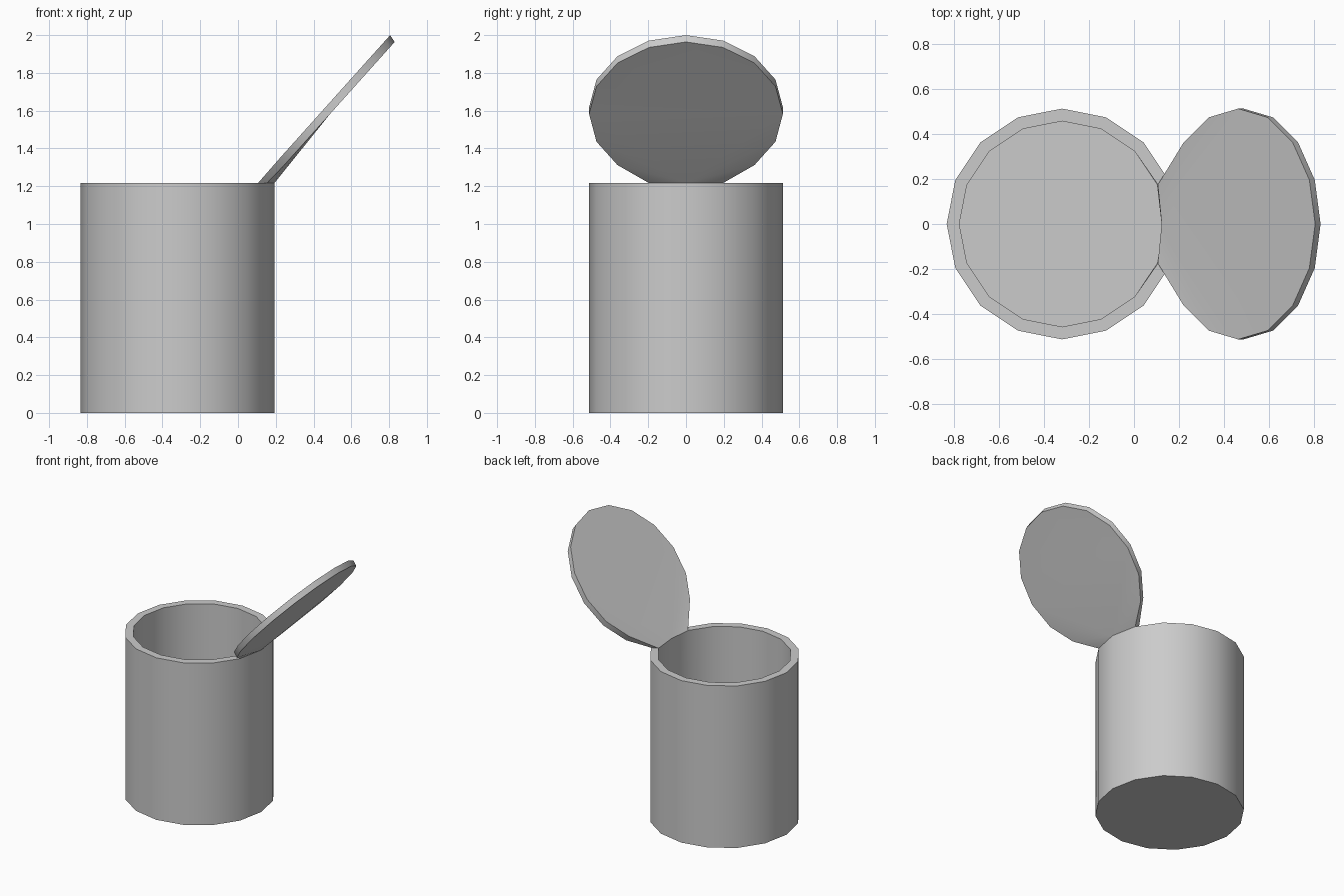
import bpy, bmesh, math
from mathutils import Vector

if "Cube" in bpy.data.objects:
    bpy.data.objects.remove(bpy.data.objects["Cube"])

N = 16                      # sides of can and lid
CX, R, R_IN = -0.32, 0.513, 0.457
H, FLOOR = 1.217, 0.05
TILT = math.radians(48.1)   # lid opening angle

grey = bpy.data.materials.new("light_grey")
grey.diffuse_color = (0.6, 0.6, 0.6, 1)
grey.use_nodes = True
grey.node_tree.nodes["Principled BSDF"].inputs["Base Color"].default_value = grey.diffuse_color


def ring(r, z):
    return [Vector((CX + r * math.cos(2 * math.pi * k / N),
                    r * math.sin(2 * math.pi * k / N), z)) for k in range(N)]


def bridge(bm, a, b):
    for k in range(N):
        j = (k + 1) % N
        bm.faces.new((a[k], a[j], b[j], b[k]))


def finish(bm, name):
    bmesh.ops.recalc_face_normals(bm, faces=bm.faces)
    mesh = bpy.data.meshes.new(name)
    bm.to_mesh(mesh)
    bm.free()
    ob = bpy.data.objects.new(name, mesh)
    bpy.context.collection.objects.link(ob)
    mesh.materials.append(grey)
    bpy.ops.object.select_all(action='DESELECT')
    ob.select_set(True)
    bpy.context.view_layer.objects.active = ob
    bpy.ops.object.shade_smooth_by_angle(angle=math.radians(30))


# can body: outer wall, rim, inner wall and floor
outer_rim, inner_rim = ring(R, H), ring(R_IN, H)
inner_rim[0].x = 0.123      # rim is a little wider at the hinge
inner_rim[1].x = inner_rim[-1].x = 0.106
bm = bmesh.new()
rings = [[bm.verts.new(p) for p in pts]
         for pts in (ring(R, 0), outer_rim, inner_rim, ring(R_IN, FLOOR))]
for a, b in zip(rings, rings[1:]):
    bridge(bm, a, b)
bm.faces.new(rings[0])
bm.faces.new(rings[-1])
finish(bm, "can_body")


# open lid: tilted disc whose three lowest corners join the rim
def lid_ring(cx, cz, rim):
    pts = []
    for k in range(N):
        a = 2 * math.pi * k / N
        u = R * math.cos(a)
        pts.append(Vector((cx + u * math.cos(TILT), R * math.sin(a),
                           cz + u * math.sin(TILT))))
    for k, j in ((7, 1), (8, 0), (9, -1)):
        pts[k] = rim[j].copy()
    return pts


bm = bmesh.new()
upper = [bm.verts.new(p) for p in lid_ring(0.463, 1.618, inner_rim)]
lower = [bm.verts.new(p) for p in lid_ring(0.487, 1.582, outer_rim)]
for k in range(N):
    if k not in (7, 8):     # the hinge side sits on the rim
        j = (k + 1) % N
        bm.faces.new((upper[k], upper[j], lower[j], lower[k]))
for v in (upper, lower):
    bm.faces.new(v[12:] + v[:5])            # flat outer half
    bm.faces.new((v[12], v[4], v[8]))       # hinge half, fanned to the rim
    for k in (4, 5, 6, 9, 10, 11):
        bm.faces.new((v[k], v[k + 1], v[8]))
finish(bm, "lid")
